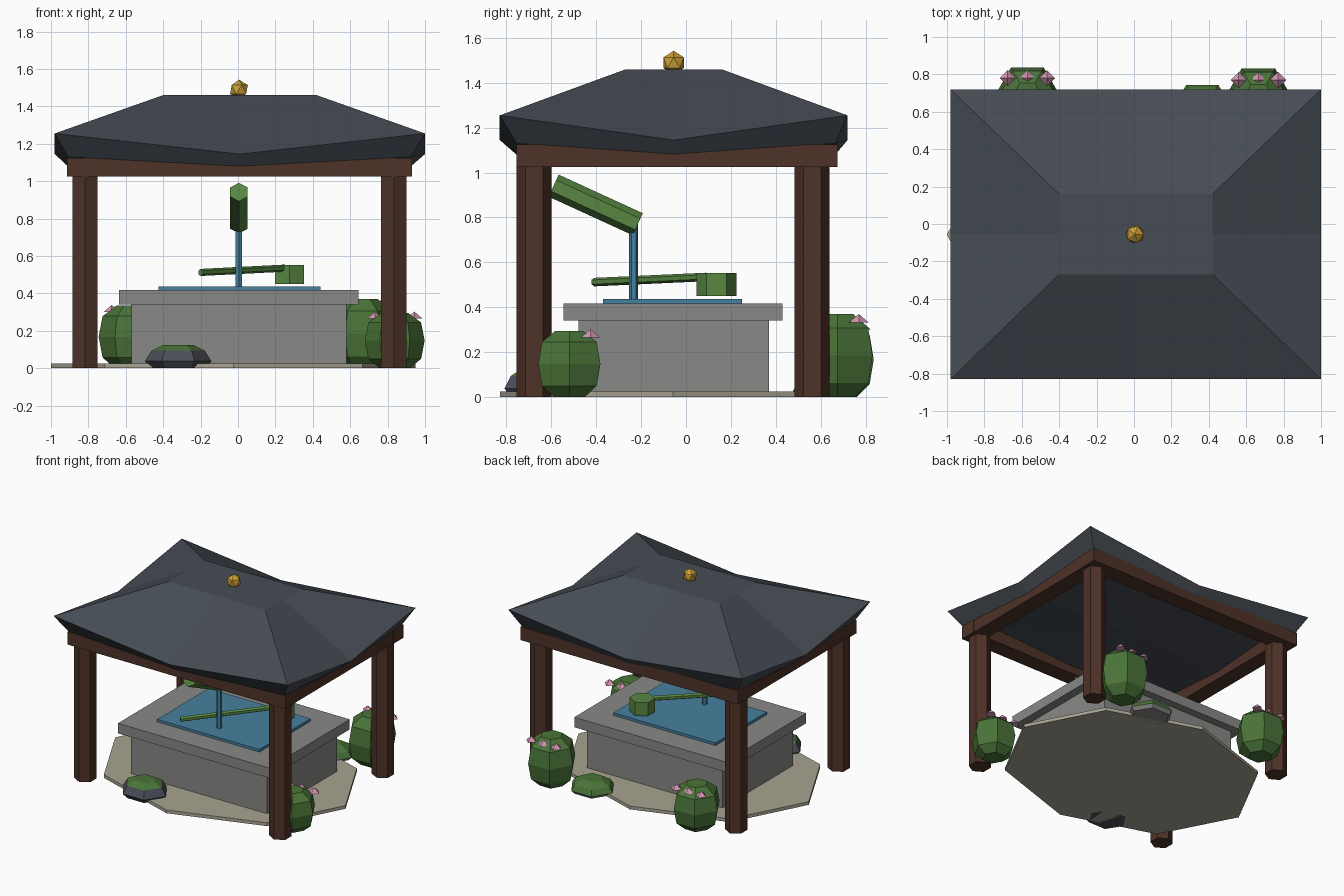
import bpy, bmesh, math
from mathutils import Vector

cube = bpy.data.objects.get("Cube")
if cube:
    bpy.data.objects.remove(cube)


def material(name, rgb):
    """Flat material from an sRGB 0-255 colour."""
    lin = [((c / 255 + 0.055) / 1.055) ** 2.4 for c in rgb] + [1]
    m = bpy.data.materials.new(name)
    m.use_nodes = True
    m.diffuse_color = lin
    m.node_tree.nodes["Principled BSDF"].inputs["Base Color"].default_value = lin
    return m


SLATE = material("roof slate", (70, 76, 84))
WOOD = material("dark wood", (78, 50, 40))
STONE = material("grey stone", (136, 136, 134))
PAVING = material("paving tan", (168, 163, 146))
WATER = material("water blue", (70, 128, 158))
BAMBOO = material("bamboo green", (88, 135, 66))
LEAF = material("leaf green", (74, 116, 56))
ROCK = material("dark rock", (74, 78, 88))
PINK = material("blossom pink", (214, 150, 178))
GOLD = material("gold", (204, 160, 54))


def finish(name, bm, *mats):
    bmesh.ops.recalc_face_normals(bm, faces=bm.faces)
    me = bpy.data.meshes.new(name)
    bm.to_mesh(me)
    bm.free()
    for m in mats:
        me.materials.append(m)
    ob = bpy.data.objects.new(name, me)
    bpy.context.collection.objects.link(ob)
    return ob


def box(name, mat, x, y, z):
    """Box from (low, high) ranges."""
    bm = bmesh.new()
    bmesh.ops.create_cube(bm, size=1)
    for v in bm.verts:
        v.co = [sum(r) / 2 + c * (r[1] - r[0]) for r, c in zip((x, y, z), v.co)]
    return finish(name, bm, mat)


def rod(name, mat, a, b, r, sides=6, r2=None):
    """Prism or cone from point a to point b."""
    a, b = Vector(a), Vector(b)
    d = b - a
    bm = bmesh.new()
    bmesh.ops.create_cone(bm, cap_ends=True, segments=sides, radius1=r,
                          radius2=r if r2 is None else r2, depth=d.length)
    ob = finish(name, bm, mat)
    ob.location = (a + b) / 2
    if d.x or d.y:
        ob.rotation_euler = d.to_track_quat('Z', 'Y').to_euler()
    return ob


def loft(bm, rings):
    """Skin between rings of points and cap both ends."""
    loops = [[bm.verts.new(p) for p in ring] for ring in rings]
    n = len(loops[0])
    for lo, hi in zip(loops, loops[1:]):
        for i in range(n):
            j = (i + 1) % n
            bm.faces.new((lo[i], lo[j], hi[j], hi[i]))
    for loop in (loops[0], loops[-1]):
        bm.faces.new(loop)


def faceted(name, mats, centre, rx, ry, h, profile, sides=6, split=None):
    """Turned low-poly lump; faces above the split height use the second material."""
    cx, cy = centre
    bm = bmesh.new()
    loft(bm, [[(cx + rx * f * math.cos(k * math.tau / sides),
                cy + ry * f * math.sin(k * math.tau / sides), h * t)
               for k in range(sides)] for f, t in profile])
    if split is not None:
        for f in bm.faces:
            f.material_index = int(f.calc_center_median().z > split * h)
    return finish(name, bm, *mats)


# Hip roof with lifted corners
def eave_ring(x0, x1, y0, y1, z_corner, z_mid):
    xm, ym = (x0 + x1) / 2, (y0 + y1) / 2
    return [(x0, y0, z_corner), (xm, y0, z_mid), (x1, y0, z_corner), (x1, ym, z_mid),
            (x1, y1, z_corner), (xm, y1, z_mid), (x0, y1, z_corner), (x0, ym, z_mid)]


bm = bmesh.new()
loft(bm, [eave_ring(-0.91, 0.925, -0.755, 0.665, 1.13, 1.08),
          eave_ring(-0.98, 1.0, -0.83, 0.72, 1.255, 1.145),
          eave_ring(-0.40, 0.42, -0.27, 0.16, 1.46, 1.46)])
under = min(bm.faces, key=lambda f: f.calc_center_median().z)
bmesh.ops.poke(bm, faces=[under])
finish("roof", bm, SLATE)

bm = bmesh.new()
bmesh.ops.create_icosphere(bm, subdivisions=1, radius=0.053)
finish("roof_finial", bm, GOLD).location = (0.005, -0.055, 1.49)

# Timber frame
for side, x in (("right", -0.818), ("left", 0.833)):
    for end, y in (("front", -0.677), ("back", 0.562)):
        rod(f"{end}_{side}_post", WOOD, (x, y, 0), (x, y, 1.06), 0.078)
BEAM_Z = (1.025, 1.125)
box("front_beam", WOOD, (-0.915, 0.93), (-0.755, -0.63), BEAM_Z)
box("back_beam", WOOD, (-0.915, 0.93), (0.55, 0.675), BEAM_Z)
box("right_beam", WOOD, (-0.912, -0.79), (-0.752, 0.672), BEAM_Z)
box("left_beam", WOOD, (0.805, 0.927), (-0.752, 0.672), BEAM_Z)

# Paving and basin
faceted("paving", [PAVING], (-0.025, -0.057), 0.975, 0.772, 0.025, [(1, 0), (1, 1)], sides=8)
box("basin_body", STONE, (-0.57, 0.58), (-0.48, 0.37), (0.005, 0.35))
box("basin_rim", STONE, (-0.635, 0.645), (-0.545, 0.43), (0.34, 0.417))
box("water", WATER, (-0.425, 0.44), (-0.37, 0.25), (0.41, 0.437))

# Water pipe, spout and ladle
rod("water_pipe", WATER, (0.005, -0.233, 0.43), (0.005, -0.233, 0.78), 0.02)
rod("bamboo_spout", BAMBOO, (0.005, -0.59, 0.942), (0.005, -0.215, 0.77), 0.054)
rod("ladle_handle", BAMBOO, (-0.2, -0.41, 0.512), (0.25, 0.09, 0.535), 0.019)
rod("ladle_cup", BAMBOO, (0.275, 0.135, 0.45), (0.275, 0.135, 0.552), 0.089)

# Flowering bushes
BUSH = [(0.5, 0), (0.88, 0.17), (1, 0.5), (0.88, 0.83), (0.45, 1)]
for name, x, y, r, h in (("front_left", 0.838, -0.52, 0.16, 0.295),
                         ("back_left", 0.665, 0.675, 0.18, 0.37),
                         ("back_right", -0.57, 0.685, 0.175, 0.335)):
    faceted(name + "_bush", [LEAF], (x, y), r, r, h, BUSH)
    for k in (-1, 0, 1):
        fx, fy, fz = x + k * 0.105, y + 0.095, h * 0.9
        rod(f"{name}_blossom_{k + 2}", PINK, (fx, fy, fz), (fx, fy, fz + 0.037), 0.043, 4, 0)

# Mossy rocks
faceted("front_rock", [ROCK, LEAF], (-0.32, -0.67), 0.178, 0.16, 0.125,
        [(0.8, 0), (1, 0.3), (0.8, 0.75), (0.45, 1)], split=0.7)
faceted("back_rock", [STONE, LEAF], (0.365, 0.61), 0.17, 0.155, 0.1,
        [(0.85, 0), (1, 0.25), (0.85, 0.65), (0.45, 1)], split=0.3)
